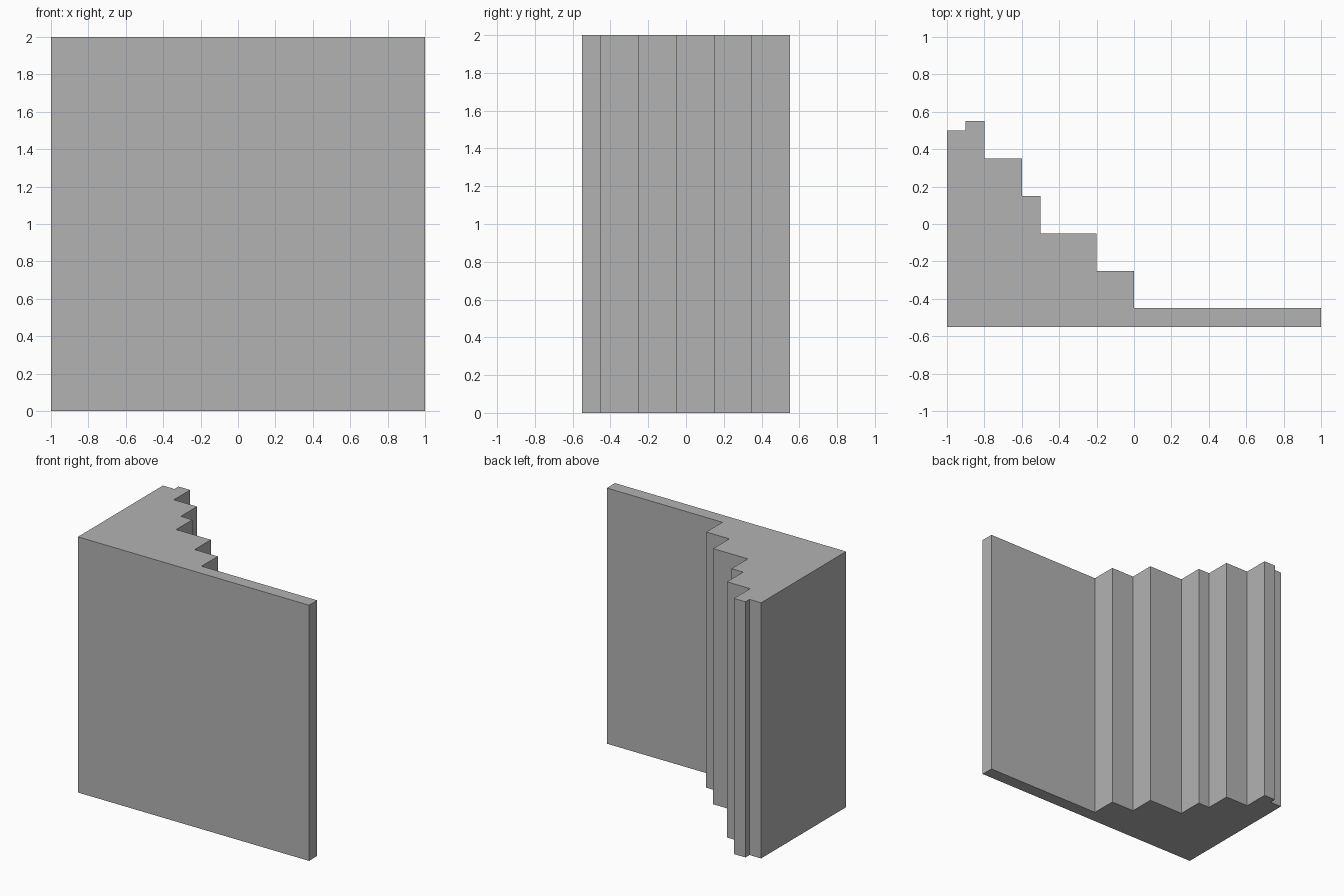
import bpy
import bmesh

HEIGHT = 2.0
FRONT_Y = -0.55
LEFT_X, RIGHT_X = 1.0, -1.0

cube = bpy.data.objects.get("Cube")
if cube:
    bpy.data.objects.remove(cube, do_unlink=True)

# Plain grey material
grey = bpy.data.materials.new("plain_grey")
grey.use_nodes = True
colour = (0.45, 0.45, 0.45, 1.0)
grey.diffuse_color = colour
grey.node_tree.nodes["Principled BSDF"].inputs["Base Color"].default_value = colour

# Back treads, from the thin wall to the thick end: (x where the tread ends, its y)
treads = [(0.0, -0.45), (-0.2, -0.25), (-0.5, -0.05), (-0.6, 0.15),
          (-0.8, 0.35), (-0.9, 0.55), (RIGHT_X, 0.5)]

# Stepped floor outline
outline = [(RIGHT_X, FRONT_Y), (LEFT_X, FRONT_Y)]
x = LEFT_X
for end_x, y in treads:
    outline += [(x, y), (end_x, y)]
    x = end_x

# Extrude the outline upwards into the solid wall
bm = bmesh.new()
base = bm.faces.new([bm.verts.new((px, py, 0.0)) for px, py in outline])
top = bmesh.ops.extrude_face_region(bm, geom=[base], use_keep_orig=True)
top_verts = [g for g in top["geom"] if isinstance(g, bmesh.types.BMVert)]
bmesh.ops.translate(bm, verts=top_verts, vec=(0, 0, HEIGHT))
bmesh.ops.recalc_face_normals(bm, faces=bm.faces)

mesh = bpy.data.meshes.new("stepped_wall")
bm.to_mesh(mesh)
bm.free()
mesh.materials.append(grey)
wall = bpy.data.objects.new("stepped_wall", mesh)
bpy.context.collection.objects.link(wall)
